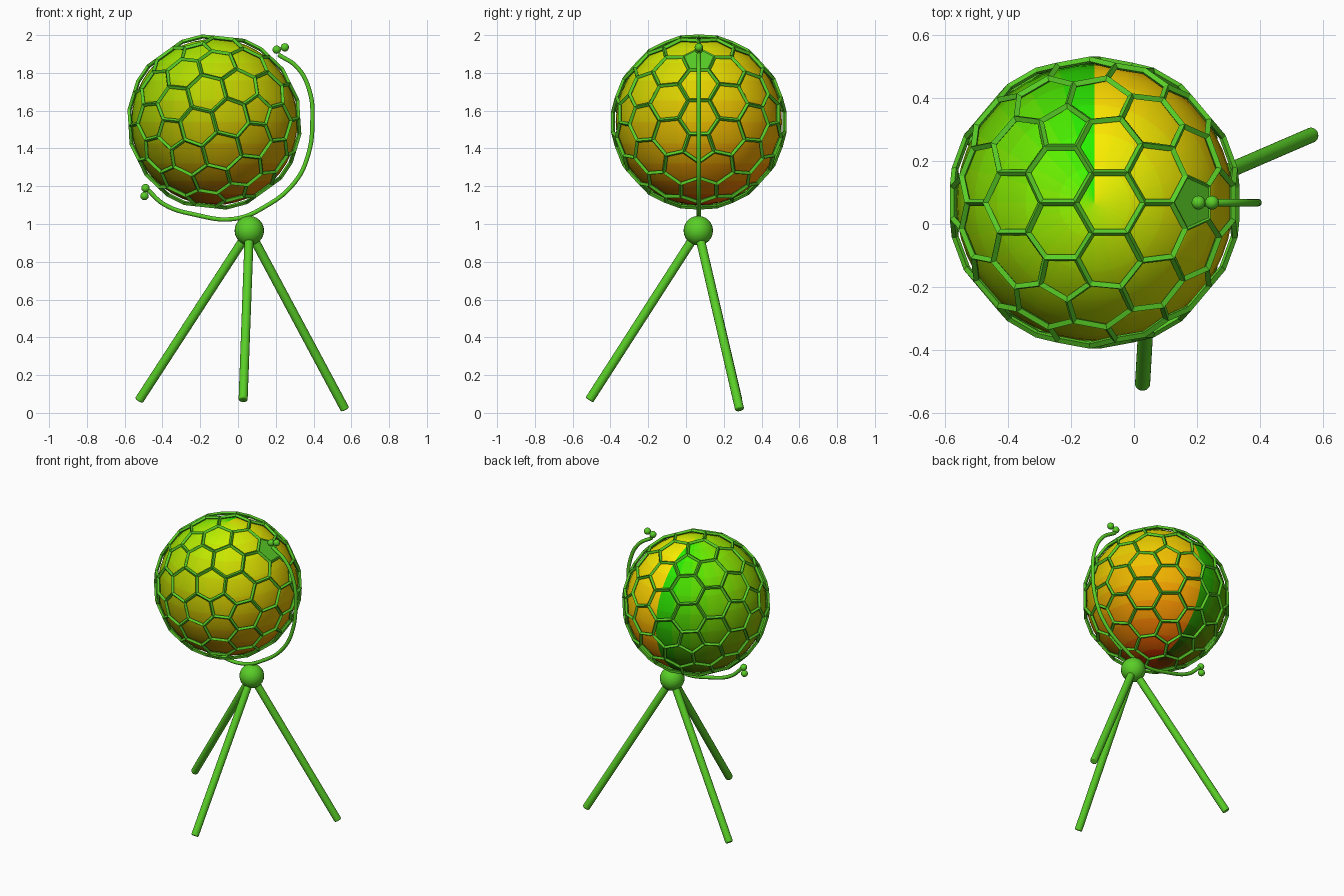
import bpy, bmesh, math
from mathutils import Vector, Matrix

if "Cube" in bpy.data.objects:
    bpy.data.objects.remove(bpy.data.objects["Cube"])

C = Vector((-0.125, 0.068, 1.54))      # globe centre
HUB = Vector((0.06, 0.065, 0.965))
TILT = Matrix.Rotation(math.radians(43.5), 3, 'Y')


def material(name, color):
    m = bpy.data.materials.new(name)
    m.diffuse_color = (*color, 1)
    m.use_nodes = True
    m.node_tree.nodes["Principled BSDF"].inputs["Base Color"].default_value = m.diffuse_color
    return m


GREEN = material("green", (0.10, 0.62, 0.02))


def mesh_object(name, bm, mat=GREEN, angle=None):
    bmesh.ops.recalc_face_normals(bm, faces=bm.faces)
    me = bpy.data.meshes.new(name)
    bm.to_mesh(me)
    bm.free()
    ob = bpy.data.objects.new(name, me)
    bpy.context.collection.objects.link(ob)
    if mat:
        me.materials.append(mat)
    if angle:
        bpy.ops.object.select_all(action='DESELECT')
        ob.select_set(True)
        bpy.context.view_layer.objects.active = ob
        bpy.ops.object.shade_smooth_by_angle(angle=math.radians(angle))
    return ob


def ball(name, pos, r):
    bm = bmesh.new()
    bmesh.ops.create_uvsphere(bm, u_segments=24, v_segments=12, radius=r,
                              matrix=Matrix.Translation(pos))
    return mesh_object(name, bm, angle=60)


# Inner globe: red grows around the globe, green grows upwards
bm = bmesh.new()
bmesh.ops.create_uvsphere(bm, u_segments=48, v_segments=24, radius=0.44)
NU, NV = 24, 12
for f in bm.faces:
    c = f.calc_center_median()
    u = ((math.atan2(c.y, c.x) - math.pi / 2) / math.tau) % 1
    v = 1 - math.acos(c.normalized().z) / math.pi
    f.material_index = int(v * NV) * NU + int(u * NU)
globe = mesh_object("globe", bm, None, 60)
for j in range(NV):
    for i in range(NU):
        globe.data.materials.append(
            material(f"globe_{i}_{j}", ((i + 0.5) / NU, (j + 0.5) / NV, 0.0)))
globe.location = C

# Triangulated sphere with every icosahedron edge split in three
ico = bmesh.new()
bmesh.ops.create_icosphere(ico, subdivisions=1, radius=1)
points = {}
for f in ico.faces:
    a, b, c = [v.co for v in f.verts]
    for i in range(4):
        for j in range(4 - i):
            p = (a * i + b * j + c * (3 - i - j)).normalized()
            points[tuple(round(x, 3) + 0.0 for x in p)] = p
ico.free()
tri = bmesh.new()
for p in points.values():
    tri.verts.new(p)
bmesh.ops.convex_hull(tri, input=tri.verts)
tri.faces.ensure_lookup_table()
tri.faces.index_update()

# Its dual is the cage of hexagons and twelve pentagons
cage, caps = bmesh.new(), bmesh.new()
R = 0.457
dual = [TILT @ f.calc_center_median().normalized() * R for f in tri.faces]
cv = [cage.verts.new(p) for p in dual]
for v in tri.verts:
    n = v.co.normalized()
    e1 = n.orthogonal().normalized()
    e2 = n.cross(e1)
    ring = sorted(v.link_faces, key=lambda f: math.atan2(
        f.calc_center_median().dot(e2), f.calc_center_median().dot(e1)))
    cage.faces.new([cv[f.index] for f in ring])
    if abs(n.z) > 0.99:                 # closed pentagon at each pole
        caps.faces.new([caps.verts.new(dual[f.index]) for f in ring])
tri.free()
cage_ob = mesh_object("hexagon_cage", cage)
cage_ob.location = C
w = cage_ob.modifiers.new("struts", 'WIREFRAME')
w.thickness = 0.022
w.offset = 0
cap_ob = mesh_object("pole_caps", caps)
cap_ob.location = C
s = cap_ob.modifiers.new("thickness", 'SOLIDIFY')
s.thickness = 0.012
s.offset = 0

# Curved arm carrying the globe
path = [(.214, 1.897), (.315, 1.828), (.380, 1.70), (.394, 1.553), (.372, 1.368),
        (.30, 1.22), (.14, 1.09), (-.02, 1.027), (-.23, 1.05), (-.39, 1.103), (-.48, 1.183)]
cu = bpy.data.curves.new("meridian_arm", 'CURVE')
cu.dimensions = '3D'
cu.bevel_depth = 0.012
cu.bevel_resolution = 3
cu.resolution_u = 6
cu.use_fill_caps = True
sp = cu.splines.new('BEZIER')
sp.bezier_points.add(len(path) - 1)
for bp, (x, z) in zip(sp.bezier_points, path):
    bp.co = (x, C.y, z)
    bp.handle_left_type = bp.handle_right_type = 'AUTO'
cu.materials.append(GREEN)
bpy.context.collection.objects.link(bpy.data.objects.new("meridian_arm", cu))

# Small knobs at both ends of the arm
for i, (x, z) in enumerate([(.205, 1.923), (.248, 1.935), (-.49, 1.19), (-.495, 1.148)]):
    ball(f"pivot_knob_{i + 1}", (x, C.y, z), 0.022)

# Tripod hub and legs
ball("tripod_hub", HUB, 0.078)
for name, foot in {"left_leg": (-.525, .275, .065), "front_leg": (.027, -.512, .068),
                   "right_leg": (.567, .284, .018)}.items():
    d = Vector(foot) - HUB
    bm = bmesh.new()
    bmesh.ops.create_cone(bm, cap_ends=True, segments=24, radius1=0.024, radius2=0.024,
                          depth=d.length,
                          matrix=Matrix.Translation(HUB + d / 2)
                          @ d.to_track_quat('Z', 'Y').to_matrix().to_4x4())
    leg = mesh_object(name, bm, angle=40)
    b = leg.modifiers.new("round_ends", 'BEVEL')
    b.width = 0.006
    b.segments = 2
    b.limit_method = 'ANGLE'
    b.angle_limit = math.radians(50)
